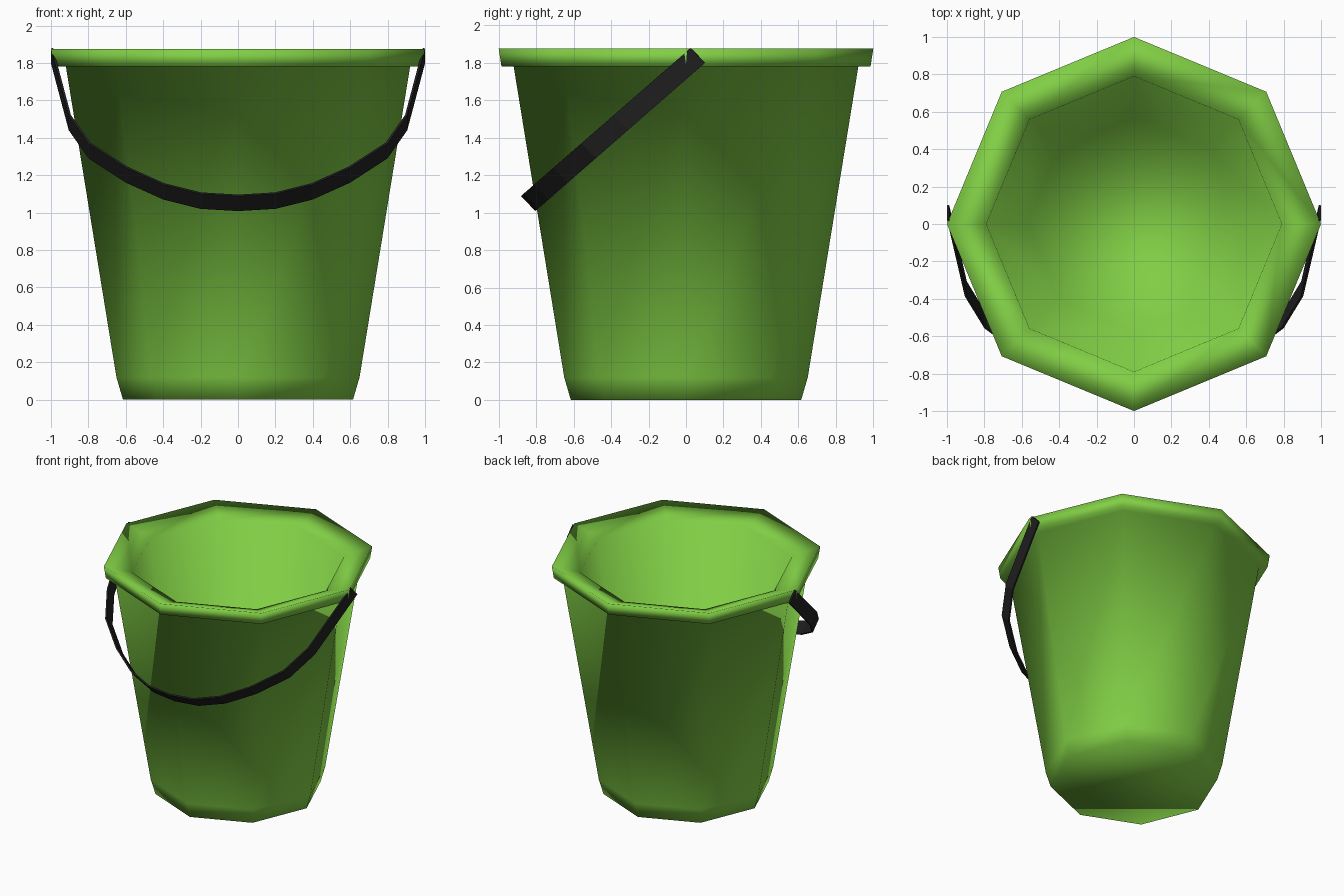
import bpy, bmesh
from math import cos, sin, pi
from mathutils import Vector

if "Cube" in bpy.data.objects:
    bpy.data.objects.remove(bpy.data.objects["Cube"])

SIDES = 8


def material(name, rgb):
    m = bpy.data.materials.new(name)
    m.diffuse_color = (*rgb, 1)
    m.use_nodes = True
    m.node_tree.nodes["Principled BSDF"].inputs["Base Color"].default_value = m.diffuse_color
    return m


def add_object(name, bm, mat, smooth):
    bmesh.ops.recalc_face_normals(bm, faces=bm.faces)
    for f in bm.faces:
        f.smooth = smooth
    mesh = bpy.data.meshes.new(name)
    bm.to_mesh(mesh)
    bm.free()
    mesh.materials.append(mat)
    obj = bpy.data.objects.new(name, mesh)
    bpy.context.collection.objects.link(obj)
    return obj


green = material("green_plastic", (0.22, 0.62, 0.06))
black = material("black_plastic", (0.015, 0.015, 0.016))

# Bucket: one closed profile (radius, z) from underside, over the rim, to the inner floor
profile = [(0.615, 0), (0.65, 0.12), (0.92, 1.78), (0.985, 1.78),
           (1.0, 1.875), (0.79, 1.81), (0.57, 0.12)]
bm = bmesh.new()
rings = [[bm.verts.new((r * cos(2 * pi * i / SIDES), r * sin(2 * pi * i / SIDES), z))
          for i in range(SIDES)] for r, z in profile]
for lower, upper in zip(rings, rings[1:]):
    for i in range(SIDES):
        j = (i + 1) % SIDES
        bm.faces.new((lower[i], lower[j], upper[j], upper[i]))
bm.faces.new(rings[0][::-1])
bm.faces.new(rings[-1])
add_object("bucket", bm, green, True)

# Handle: flat strap hanging in a tilted plane, mirrored left to right
half = [(1.0, 1.838), (0.905, 1.48), (0.8, 1.33), (0.6, 1.20), (0.4, 1.11), (0.2, 1.06)]
path = [(-x, z) for x, z in half] + [(0, 1.048)] + half[::-1]
across = Vector((0, 0.038, -0.04))
bm = bmesh.new()
pairs = []
for x, z in path:
    centre = Vector((x, 0.062 + (z - 1.838) * 1.145, z))
    pairs.append((bm.verts.new(centre - across), bm.verts.new(centre + across)))
for (a, b), (c, d) in zip(pairs, pairs[1:]):
    bm.faces.new((a, b, d, c))
handle = add_object("handle", bm, black, False)
# Thicken toward the inside of the arc
inward = handle.data.polygons[0].normal.x > 0
solid = handle.modifiers.new("thickness", 'SOLIDIFY')
solid.thickness = 0.012
solid.offset = 1 if inward else -1
